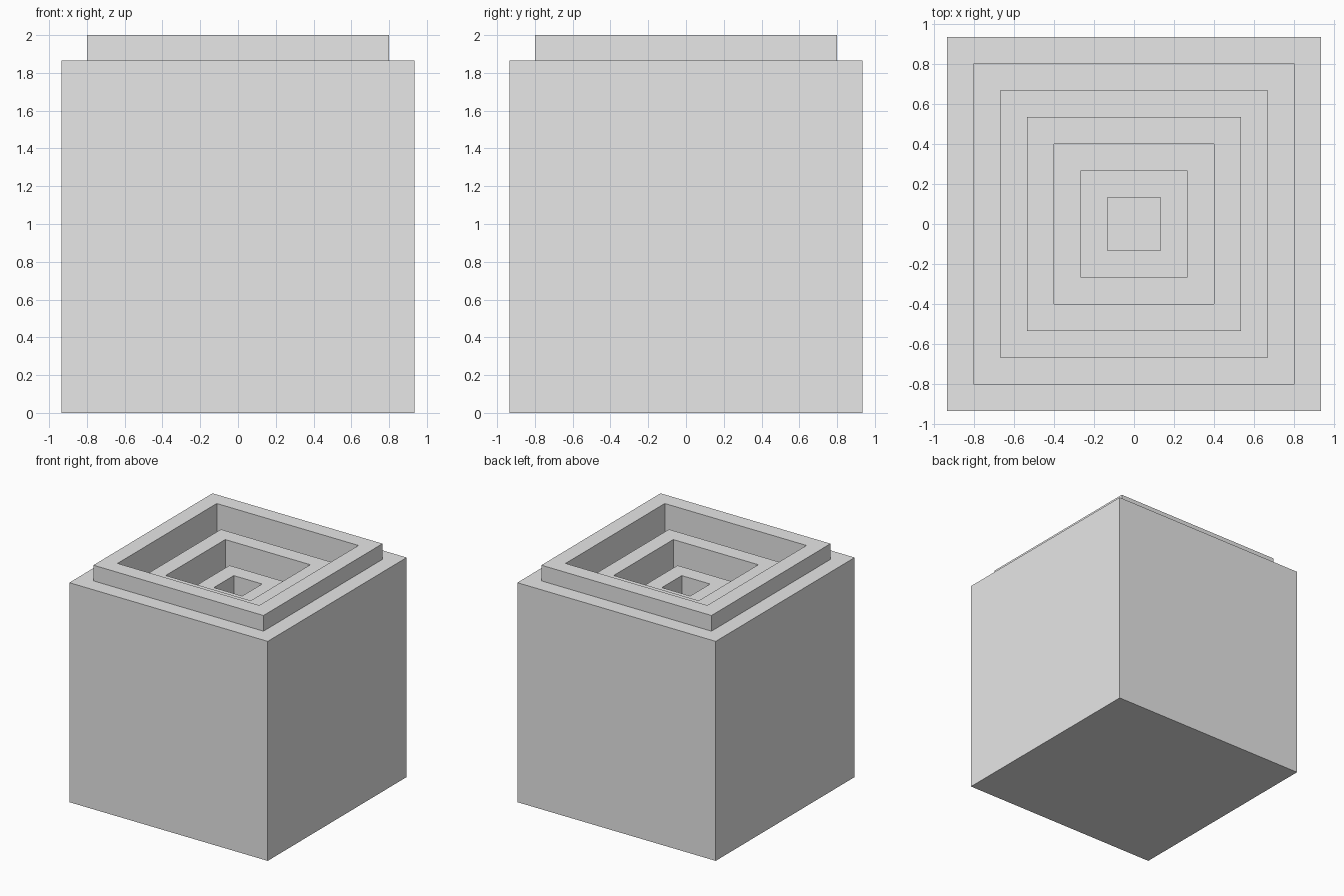
import bpy
import bmesh
from mathutils import Matrix, Vector

cube = bpy.data.objects.get("Cube")
if cube:
    bpy.data.objects.remove(cube, do_unlink=True)

UNIT = 2 / 15          # width of every ring and step
SIDE = 14 * UNIT       # edge of the block

# Plain grey material
grey = bpy.data.materials.new("plain grey")
grey.use_nodes = True
colour = (0.8, 0.8, 0.8, 1.0)
grey.diffuse_color = colour
grey.node_tree.nodes["Principled BSDF"].inputs["Base Color"].default_value = colour

# Solid block standing on the ground
bm = bmesh.new()
bmesh.ops.create_cube(bm, size=SIDE, matrix=Matrix.Translation((0, 0, SIDE / 2)))
bm.normal_update()
top = max(bm.faces, key=lambda f: f.calc_center_median().z)


def inset_and_move(face, rise):
    """Inset a face by one ring width, then extrude it up or down."""
    bmesh.ops.inset_individual(bm, faces=[face], thickness=UNIT, use_even_offset=True)
    face = bmesh.ops.extrude_discrete_faces(bm, faces=[face])["faces"][0]
    bmesh.ops.translate(bm, verts=face.verts, vec=Vector((0, 0, rise)))
    bm.normal_update()
    return face


# Three nested raised rims, each with a sunken trench inside it
for _ in range(3):
    top = inset_and_move(top, UNIT)
    top = inset_and_move(top, -2 * UNIT)

mesh = bpy.data.meshes.new("stepped_block")
bm.to_mesh(mesh)
bm.free()
mesh.materials.append(grey)
block = bpy.data.objects.new("stepped_block", mesh)
bpy.context.collection.objects.link(block)
